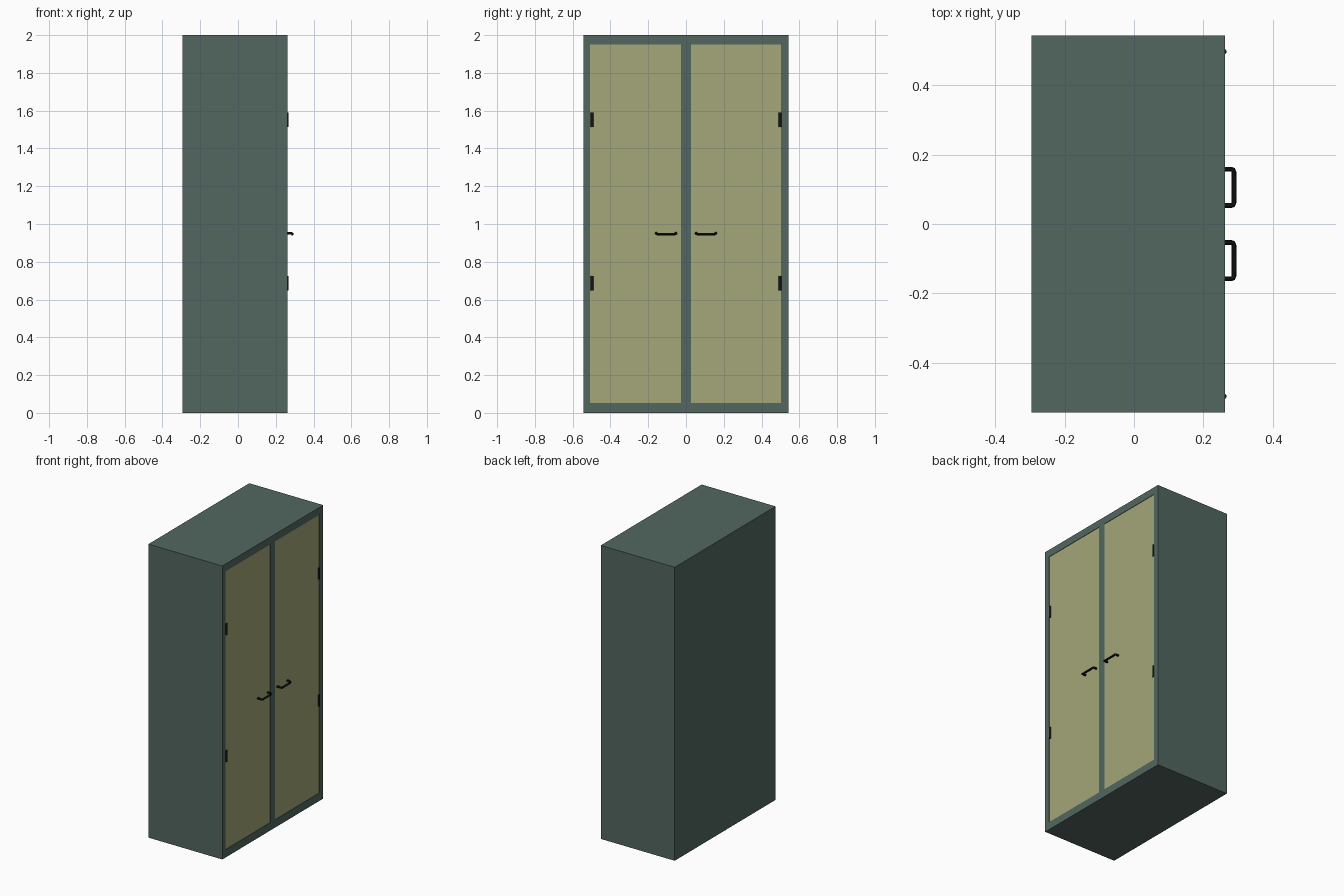
import bpy, bmesh
from mathutils import Vector, Matrix

if "Cube" in bpy.data.objects:
    bpy.data.objects.remove(bpy.data.objects["Cube"])


def material(name, rgb):
    m = bpy.data.materials.new(name)
    m.diffuse_color = (*rgb, 1)
    m.use_nodes = True
    m.node_tree.nodes["Principled BSDF"].inputs["Base Color"].default_value = m.diffuse_color
    return m


GREEN = material("green_paint", (0.085, 0.135, 0.118))
CREAM = material("cream_paint", (0.37, 0.385, 0.19))
BLACK = material("black_metal", (0.008, 0.008, 0.01))


def boxes(name, spans, mat=None):
    """One object made of boxes, each given as (low corner, high corner)."""
    bm = bmesh.new()
    for lo, hi in spans:
        lo, hi = Vector(lo), Vector(hi)
        bmesh.ops.create_cube(bm, size=1, matrix=Matrix.Translation((lo + hi) / 2)
                              @ Matrix.Diagonal((*(hi - lo), 1)))
    me = bpy.data.meshes.new(name)
    bm.to_mesh(me)
    bm.free()
    ob = bpy.data.objects.new(name, me)
    bpy.context.collection.objects.link(ob)
    if mat:
        me.materials.append(mat)
    return ob


BACK, FRONT = -0.295, 0.262
OPENINGS = {"left": (-0.507, -0.026), "right": (0.026, 0.503)}

# cabinet body with two door openings
body = boxes("cabinet_body", [((BACK, -0.543, 0), (FRONT, 0.543, 2))], GREEN)
cutter = boxes("opening_cutter", [((BACK + 0.04, a, 0.053), (FRONT + 0.1, b, 1.95))
                                  for a, b in OPENINGS.values()])
cutter.hide_render = True
cut = body.modifiers.new("openings", 'BOOLEAN')
cut.object = cutter
cut.solver = 'EXACT'
bpy.context.view_layer.objects.active = body
bpy.ops.object.modifier_apply(modifier=cut.name)
bpy.data.objects.remove(cutter)


def handle(name, side):
    # bent rod whose grip sags slightly below its mounts
    c = bpy.data.curves.new(name, 'CURVE')
    c.dimensions = '3D'
    c.bevel_depth = 0.007
    c.bevel_resolution = 3
    c.use_fill_caps = True
    path = [(0.255, 0.053, 0.951), (0.280, 0.053, 0.951), (0.286, 0.055, 0.949),
            (0.288, 0.061, 0.946)]
    path += [(x, 0.211 - y, z) for x, y, z in reversed(path)]
    s = c.splines.new('POLY')
    s.points.add(len(path) - 1)
    for p, (x, y, z) in zip(s.points, path):
        p.co = (x, side * y, z, 1)
    ob = bpy.data.objects.new(name, c)
    bpy.context.collection.objects.link(ob)
    c.materials.append(BLACK)
    bpy.ops.object.select_all(action='DESELECT')
    ob.select_set(True)
    bpy.context.view_layer.objects.active = ob
    bpy.ops.object.convert(target='MESH')
    bpy.ops.object.shade_smooth_by_angle()


for side, (label, (a, b)) in zip((-1, 1), OPENINGS.items()):
    # door panel, set just behind the frame face
    boxes(label + "_door", [((FRONT - 0.03, a, 0.053), (FRONT - 0.003, b, 1.95))], CREAM)
    handle(label + "_handle", side)
    # hinge barrels
    for level, z in (("lower", 0.687), ("upper", 1.552)):
        bpy.ops.mesh.primitive_cylinder_add(vertices=16, radius=0.008, depth=0.078,
                                            location=(0.259, side * 0.497, z))
        ob = bpy.context.object
        ob.name = f"{label}_{level}_hinge"
        ob.data.materials.append(BLACK)
        bpy.ops.object.shade_smooth_by_angle()
